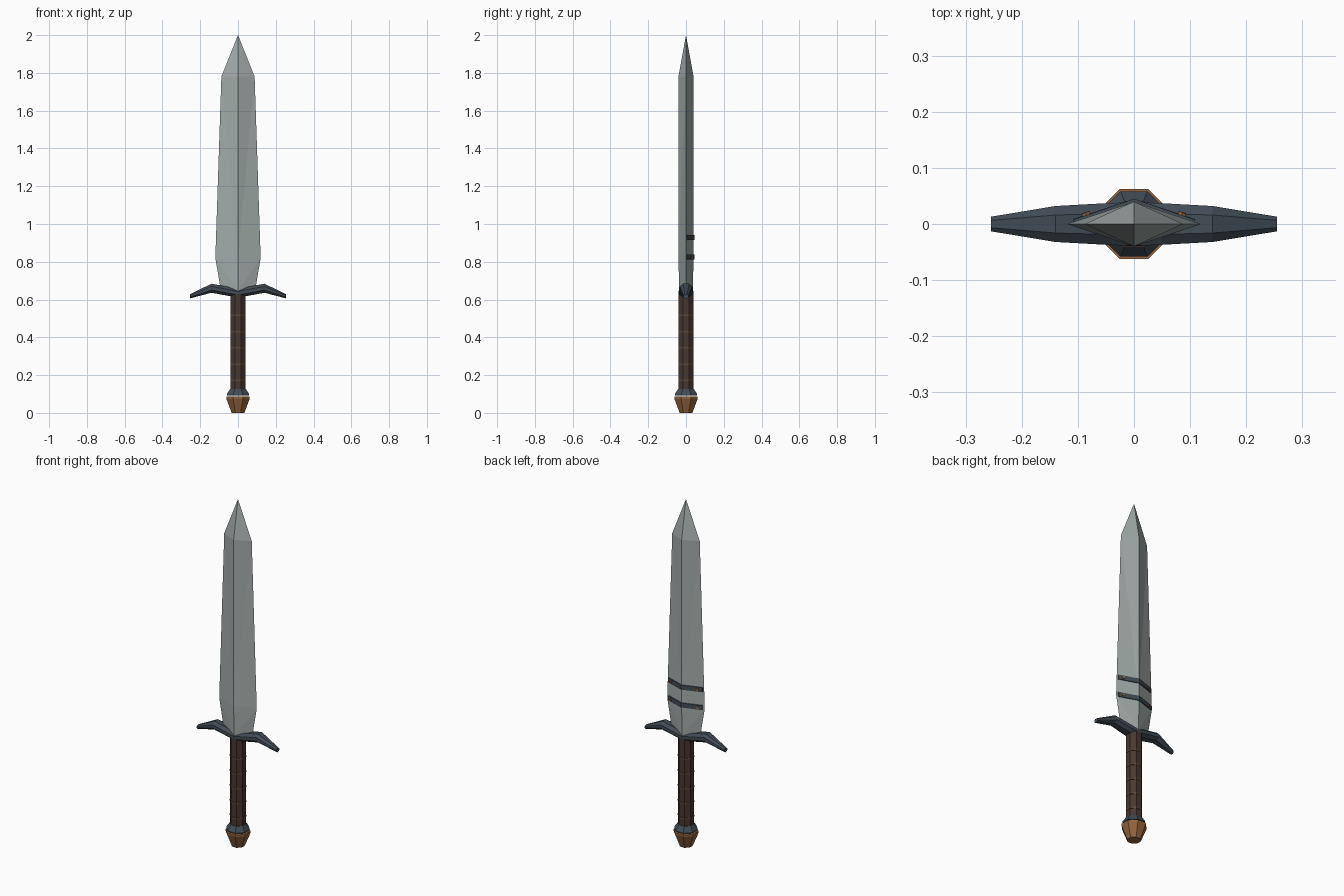
import bpy, bmesh, math

cube = bpy.data.objects.get("Cube")
if cube:
    bpy.data.objects.remove(cube, do_unlink=True)


def material(name, rgb):
    m = bpy.data.materials.new(name)
    m.use_nodes = True
    m.diffuse_color = (*rgb, 1)
    bsdf = next(n for n in m.node_tree.nodes if n.type == 'BSDF_PRINCIPLED')
    bsdf.inputs["Base Color"].default_value = (*rgb, 1)
    return m


steel = material("pale steel", (0.36, 0.41, 0.40))
iron = material("dark iron", (0.055, 0.073, 0.092))
leather = material("dark leather", (0.062, 0.038, 0.030))
cord = material("brown cord", (0.12, 0.065, 0.04))
bronze = material("bronze brown", (0.30, 0.13, 0.05))


def loft(name, rings, mat, split=False):
    """Skin a list of closed rings and cap both ends; split gives ridge-to-edge diagonals."""
    bm = bmesh.new()
    rows = [[bm.verts.new(p) for p in ring] for ring in rings]
    n = len(rows[0])
    for low, high in zip(rows, rows[1:]):
        for i in range(n):
            a, b, c, d = low[i], low[(i + 1) % n], high[(i + 1) % n], high[i]
            if not split:
                bm.faces.new((a, b, c, d))
            elif i % 2 == 0:
                bm.faces.new((a, b, d))
                bm.faces.new((b, c, d))
            else:
                bm.faces.new((a, b, c))
                bm.faces.new((a, c, d))
    bm.faces.new(rows[0][::-1])
    bm.faces.new(rows[-1])
    bmesh.ops.remove_doubles(bm, verts=bm.verts, dist=0.0001)
    bmesh.ops.recalc_face_normals(bm, faces=bm.faces)
    mesh = bpy.data.meshes.new(name)
    bm.to_mesh(mesh)
    bm.free()
    mesh.materials.append(mat)
    obj = bpy.data.objects.new(name, mesh)
    bpy.context.collection.objects.link(obj)
    return obj


def octagon(z, flat):
    """Horizontal octagon with flats facing the axes, at distance flat."""
    r = flat / math.cos(math.pi / 8)
    angles = [math.pi / 8 + i * math.pi / 4 for i in range(8)]
    return [(r * math.cos(a), r * math.sin(a), z) for a in angles]


def turned(name, profile, mat):
    return loft(name, [octagon(z, r) for z, r in profile], mat)


# Blade: diamond section, widest near the base, pointed tip
def diamond(z, w, t):
    return [(w, 0, z), (0, t, z), (-w, 0, z), (0, -t, z)]


loft("blade", [diamond(0.645, 0.09, 0.036), diamond(0.82, 0.12, 0.04),
               diamond(1.78, 0.088, 0.04), diamond(2.0, 0, 0)], steel, split=True)


# Guard: drooping wings with a bevelled section
def guard_section(x, z, h, w):
    corners = [(1, .4), (.5, 1), (-.5, 1), (-1, .4), (-1, -.4), (-.5, -1), (.5, -1), (1, -.4)]
    return [(x, w * cy, z + h * cz) for cy, cz in corners]


half = [(0.255, 0.617, 0.011, 0.013), (0.14, 0.66, 0.024, 0.032), (0.05, 0.643, 0.024, 0.037)]
stations = ([(-x, z, h, w) for x, z, h, w in half] + [(0, 0.634, 0.021, 0.039)] + half[::-1])
loft("guard", [guard_section(*s) for s in stations], iron)

# Grip with thin cord rings
turned("grip", [(0.11, 0.039), (0.63, 0.039)], leather)
for i in range(5):
    z = 0.172 + i * 0.086
    turned(f"grip_ring_{i + 1}", [(z - 0.004, 0.041), (z + 0.004, 0.041)], cord)

# Collar and pommel, separated by a fine gap
turned("pommel_collar", [(0.093, 0.058), (0.101, 0.058), (0.127, 0.041)], iron)
turned("pommel", [(0, 0.034), (0.006, 0.036), (0.076, 0.062), (0.087, 0.062)], bronze)

# Two riveted straps across the back of the blade
for name, z in (("lower", 0.825), ("upper", 0.928)):
    edge = 0.12 - (z - 0.82) / 30
    rings = []
    for x in (-0.109, 0, 0.109):
        y = 0.04 * (1 - abs(x) / edge)
        rings.append([(x, y + dy, z + dz) for dy, dz in
                      ((-0.002, -0.013), (0.005, -0.013), (0.005, 0.013), (-0.002, 0.013))])
    loft(name + "_strap", rings, iron)
    for side, label in ((1, "left"), (-1, "right")):
        x = 0.085 * side
        bpy.ops.mesh.primitive_cylinder_add(
            vertices=6, radius=0.008, depth=0.008,
            location=(x, 0.04 * (1 - abs(x) / edge) + 0.006, z),
            rotation=(math.pi / 2, 0, -side * math.atan(0.04 / edge)))
        rivet = bpy.context.object
        rivet.name = f"{name}_rivet_{label}"
        rivet.data.materials.append(bronze)
